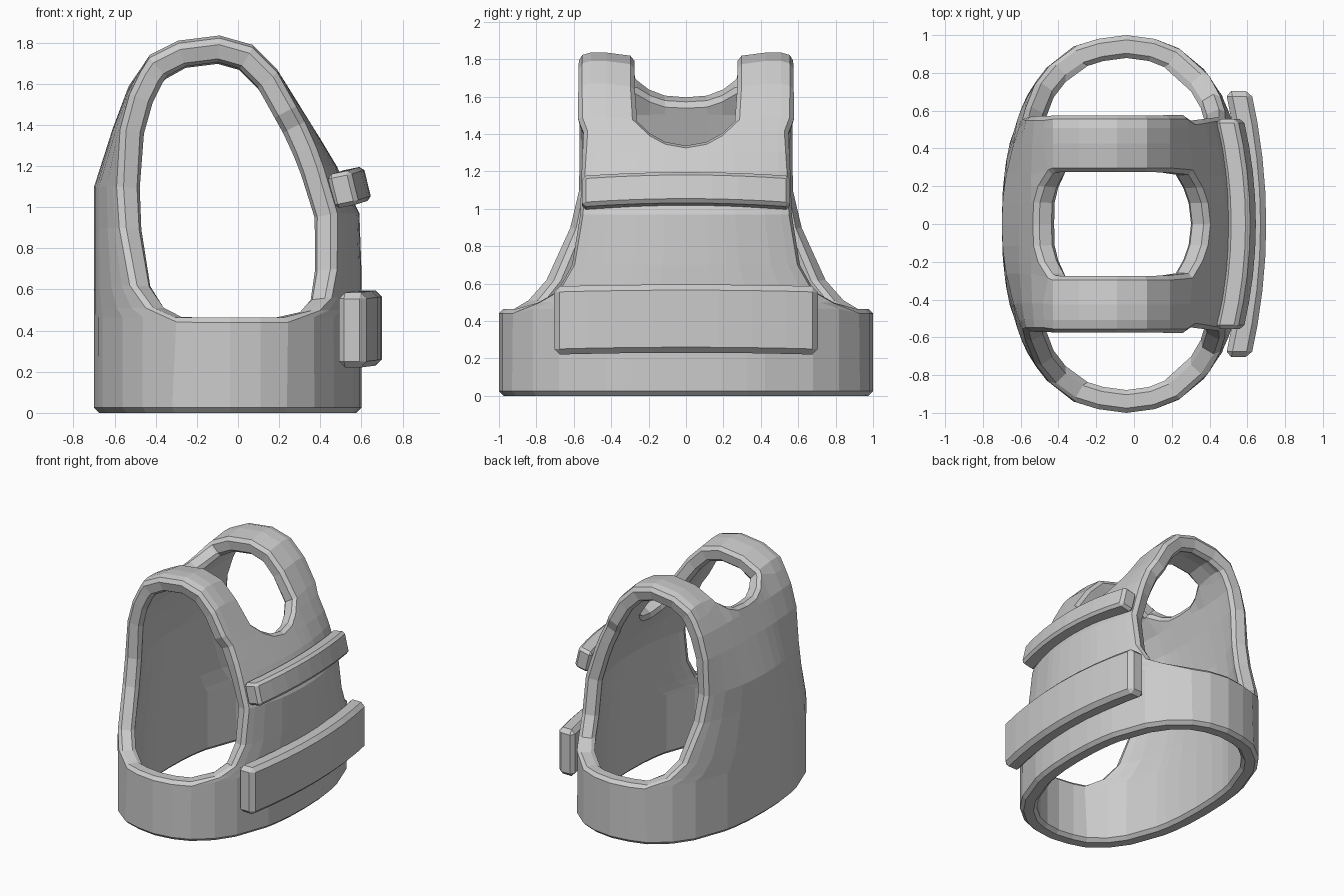
import bpy, bmesh
from mathutils import Vector

if "Cube" in bpy.data.objects:
    bpy.data.objects.remove(bpy.data.objects["Cube"])


def lerp(table, v):
    """Piecewise linear lookup in a list of (key, value) pairs."""
    if v <= table[0][0]:
        return table[0][1]
    for (a, p), (b, q) in zip(table, table[1:]):
        if v <= b:
            return p + (q - p) * (v - a) / (b - a)
    return table[-1][1]


# side profile (z, x) of chest and back, and armhole edge (z, y) of each
CHEST = [(0.95, 0.60), (1.2, 0.48), (1.45, 0.33), (1.67, 0.20)]
BACK = [(1.1, -0.70), (1.38, -0.61), (1.62, -0.52), (1.73, -0.43)]
CHEST_EDGE = [(0.465, 0.93), (0.50, 0.81), (0.56, 0.70), (0.70, 0.62),
              (0.97, 0.575), (1.2, 0.565), (1.43, 0.55), (1.49, 0.58)]
BACK_EDGE = [(0.465, 0.94), (0.51, 0.86), (0.62, 0.76), (0.90, 0.63),
             (1.1, 0.58), (1.38, 0.575), (1.6, 0.575)]
# roundness exponent of the section by height
CHEST_ROUND = [(0.45, 2.3), (0.8, 2.0), (1.1, 2.0), (1.6, 3.5)]
BACK_ROUND = [(0.45, 2.3), (0.65, 2.25), (1.1, 1.95), (1.6, 3.4)]
COLS = [0, 0.2, 0.35, 0.455, 0.73, 0.88, 1]


def shell_point(front, y, z):
    """Point on the torso: a superellipse section at each height."""
    xf, xb = lerp(CHEST, z), lerp(BACK, z)
    cx, hx = (xf + xb) / 2, (xf - xb) / 2
    n = lerp(CHEST_ROUND if front else BACK_ROUND, z)
    dx = hx * max(0, 1 - abs(y) ** n) ** (1 / n)
    return Vector((cx + (dx if front else -dx), y, z))


def finish(name, bm):
    me = bpy.data.meshes.new(name)
    bm.to_mesh(me)
    bm.free()
    ob = bpy.data.objects.new(name, me)
    bpy.context.collection.objects.link(ob)
    return ob


def skin(bm, rows):
    """Quads between successive rows of points."""
    vs = [[bm.verts.new(p) for p in r] for r in rows]
    for a, b in zip(vs, vs[1:]):
        for i in range(len(a) - 1):
            bm.faces.new((a[i], a[i + 1], b[i + 1], b[i]))


# vest body, left half: chest panel and back panel
bm = bmesh.new()
neck_rows, base_edges = [], []
for front, edge, neck in ((True, CHEST_EDGE, [1.35, 1.37, 1.415, 1.48]),
                          (False, BACK_EDGE, [1.605, 1.615, 1.65, 1.70])):
    zs = [0] + [z for z, y in edge]
    if front:
        zs = zs[:-2] + [1.30, 1.43]
        last = 1.49
    else:
        zs = zs[:-1] + [1.55]
        last = 1.66
    rows = []
    for z in zs:
        limit = neck[0] - 0.04
        row = []
        for i, f in enumerate(COLS):
            # rows near the collar dip towards its centre
            zz = min(z, limit + (neck[min(i, 3)] - neck[0]) * 0.8)
            row.append(shell_point(front, f * lerp(edge, zz), zz))
        rows.append(row)
    top = []
    for i, f in enumerate(COLS):
        zz = neck[i] if i < 4 else last
        top.append(shell_point(front, f * lerp(edge, zz), zz))
    rows.append(top)
    skin(bm, rows)
    neck_rows.append(top[3:])
    base_edges.append((rows[0][-1], rows[1][-1]))

# waist band under the armhole
mids = [(0.11, 0.98), (-0.04, 1.0), (-0.19, 0.98)]
ring = [base_edges[0][0].xy] + [Vector(m) for m in mids] + [base_edges[1][0].xy]
skin(bm, [[(p.x, p.y, z) for p in ring] for z in (0, 0.465)])

# shoulder strap arching from chest to back
arch = [(0.19, 1.67), (0.07, 1.79), (-0.09, 1.835), (-0.29, 1.81), (-0.43, 1.74)]
strap = [neck_rows[0]]
for x, z in arch:
    strap.append([(x, 0.272 + 0.308 * t, z - (0.02 if t in (0, 1) else 0))
                  for t in (0, 0.5, 0.77, 1)])
strap.append(neck_rows[1])
skin(bm, strap)

bmesh.ops.remove_doubles(bm, verts=bm.verts, dist=0.002)
bmesh.ops.dissolve_degenerate(bm, edges=bm.edges, dist=0.001)
bmesh.ops.recalc_face_normals(bm, faces=bm.faces)
centre = Vector((-0.05, 0, 0.8))
if sum(f.normal.dot(f.calc_center_median() - centre) * f.calc_area() for f in bm.faces) < 0:
    bmesh.ops.reverse_faces(bm, faces=bm.faces)
vest = finish("vest_body", bm)
mirror = vest.modifiers.new("Mirror", 'MIRROR')
mirror.use_axis = (False, True, False)
mirror.use_clip = True
solid = vest.modifiers.new("Thickness", 'SOLIDIFY')
solid.thickness = 0.12
solid.offset = -1
solid.use_even_offset = True
bevel = vest.modifiers.new("Rim", 'BEVEL')
bevel.width = 0.025
bevel.segments = 1
bevel.limit_method = 'ANGLE'
bevel.angle_limit = 0.95


def chest_pouch(name, half, x_mid, x_end, depth, z0, z1, lean, drop):
    """Curved, chamfered slab wrapped across the chest."""
    bm = bmesh.new()
    loops = []
    for i in range(9):
        t = i / 4 - 1
        x = x_mid + (x_end - x_mid) * t * t
        dz = -drop * t * t
        quad = [(x, z0), (x - lean, z1), (x - lean - depth, z1 - lean * 0.6),
                (x - depth, z0 - lean * 0.6)]
        loops.append([bm.verts.new((a, t * half, b + dz)) for a, b in quad])
    for a, b in zip(loops, loops[1:]):
        for k in range(4):
            bm.faces.new((a[k], a[k - 1], b[k - 1], b[k]))
    bm.faces.new(loops[0])
    bm.faces.new(loops[-1])
    bmesh.ops.recalc_face_normals(bm, faces=bm.faces)
    ob = finish(name, bm)
    b = ob.modifiers.new("Chamfer", 'BEVEL')
    b.width = 0.03 if depth > 0.12 else 0.02
    b.segments = 1
    b.limit_method = 'ANGLE'
    b.angle_limit = 0.9


chest_pouch("lower_pouch", 0.705, 0.70, 0.62, 0.135, 0.23, 0.595, 0, 0.01)
chest_pouch("upper_strip", 0.555, 0.65, 0.585, 0.115, 1.035, 1.2, 0.04, 0.02)
